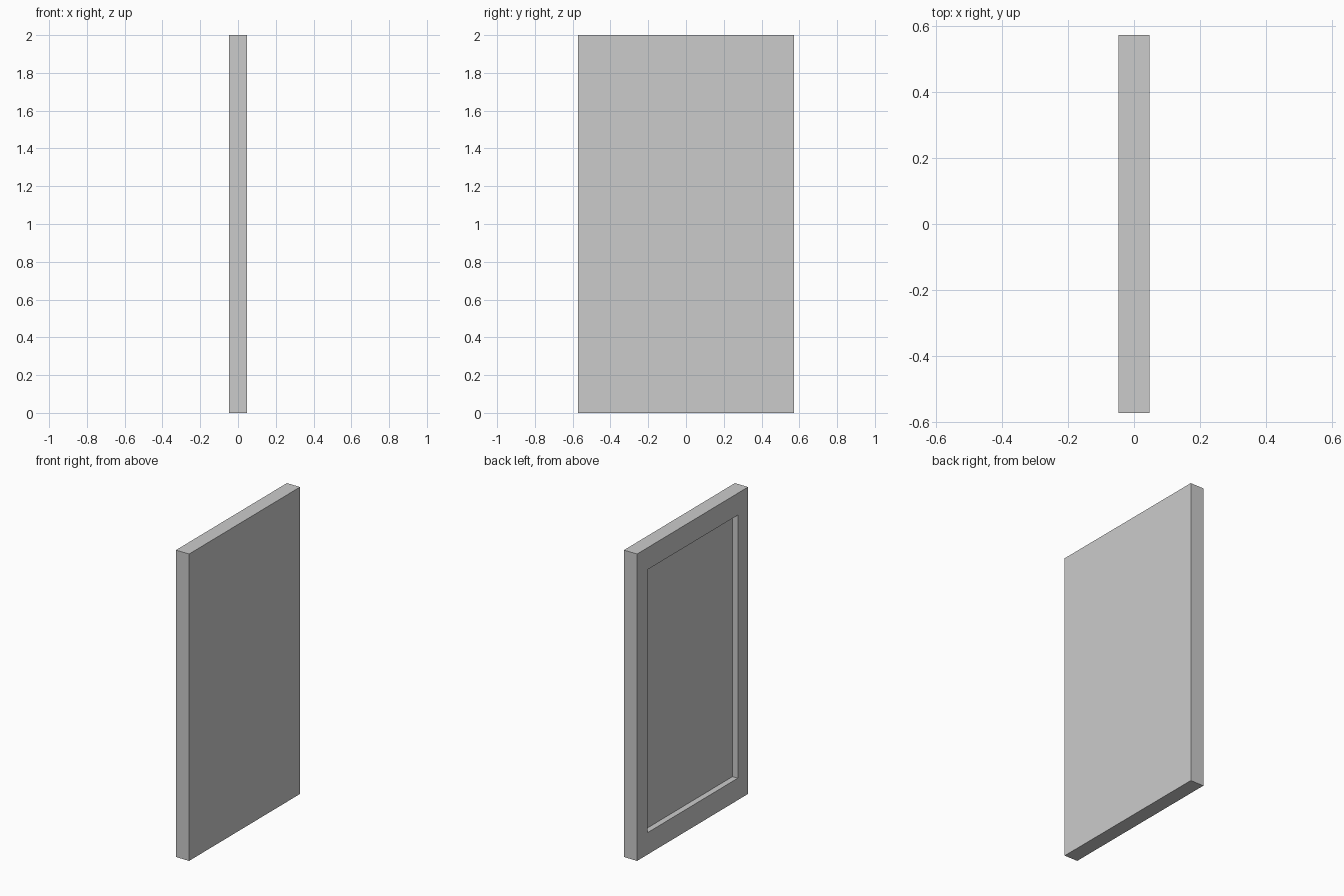
import bpy
import bmesh
from mathutils import Matrix

if "Cube" in bpy.data.objects:
    bpy.data.objects.remove(bpy.data.objects["Cube"])

THICK, WIDTH, HEIGHT = 0.095, 1.143, 2.0
SIDE_RAIL, END_RAIL, DEPTH = 0.106, 0.143, 0.038

# Solid slab, built centred on the origin
bm = bmesh.new()
bmesh.ops.create_cube(bm, size=1.0, matrix=Matrix.Diagonal((THICK, WIDTH, HEIGHT, 1.0)))

# Border on the -x face: narrow side rails, wider top and bottom rails
bm.normal_update()
panel = min(bm.faces, key=lambda f: f.normal.x)
bmesh.ops.inset_individual(bm, faces=[panel], thickness=SIDE_RAIL)
for v in panel.verts:
    v.co.y = (1 if v.co.y > 0 else -1) * (WIDTH / 2 - SIDE_RAIL)
    v.co.z = (1 if v.co.z > 0 else -1) * (HEIGHT / 2 - END_RAIL)

# Sink the inner panel straight into the slab
recess = bmesh.ops.extrude_discrete_faces(bm, faces=[panel])["faces"][0]
bmesh.ops.translate(bm, verts=list(recess.verts), vec=(DEPTH, 0, 0))

# Stand it on the ground plane
bmesh.ops.translate(bm, verts=bm.verts, vec=(0, 0, HEIGHT / 2))
bmesh.ops.recalc_face_normals(bm, faces=bm.faces)

mesh = bpy.data.meshes.new("recessed_panel")
bm.to_mesh(mesh)
bm.free()
bpy.context.collection.objects.link(bpy.data.objects.new("recessed_panel", mesh))
